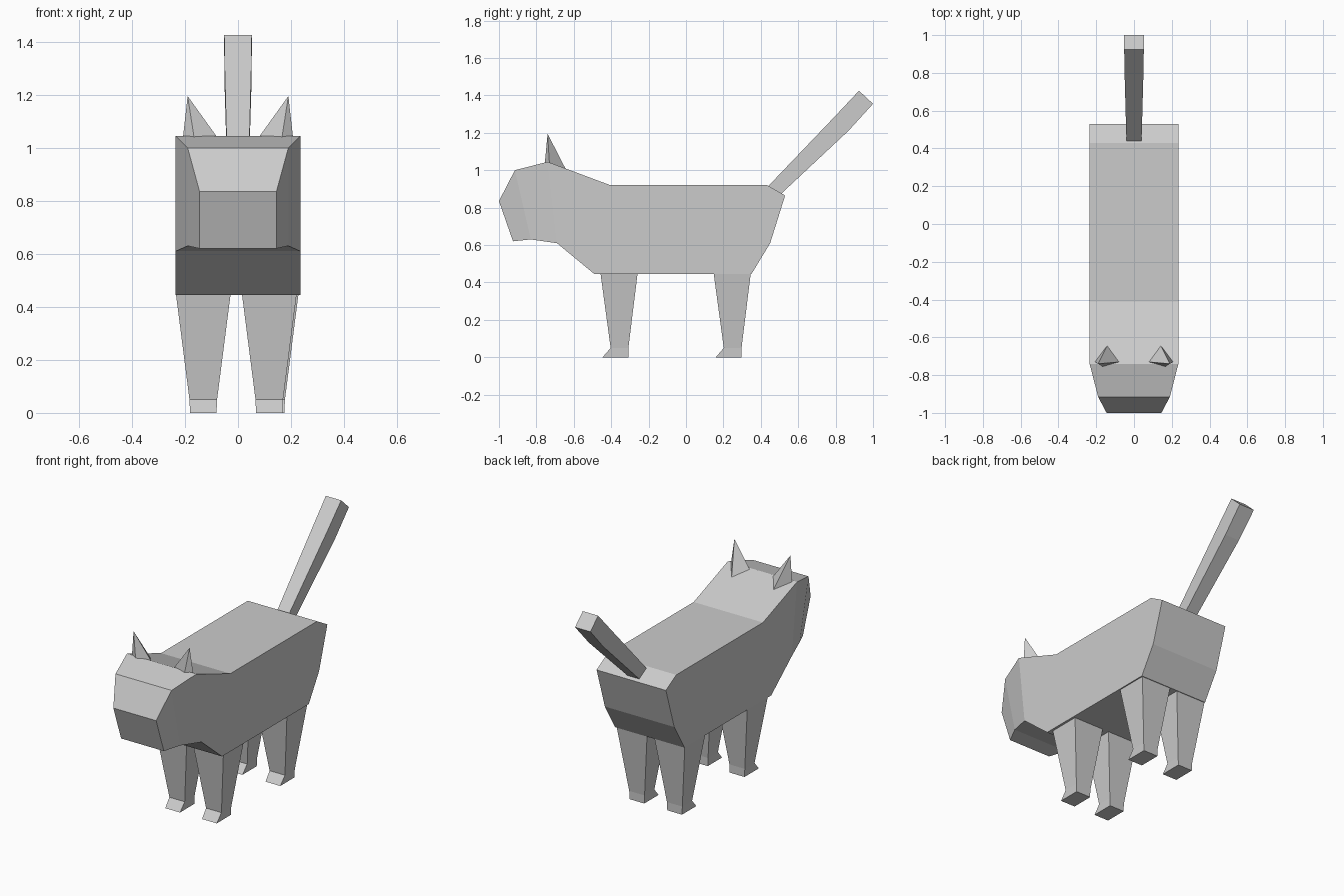
import bpy
import bmesh

cube = bpy.data.objects.get("Cube")
if cube:
    bpy.data.objects.remove(cube, do_unlink=True)

grey = bpy.data.materials.new("light_grey")
grey.use_nodes = True
grey.diffuse_color = (0.6, 0.6, 0.6, 1)
grey.node_tree.nodes["Principled BSDF"].inputs["Base Color"].default_value = (0.6, 0.6, 0.6, 1)


def finish(name, bm):
    """Turn a bmesh into a flat shaded grey object."""
    bmesh.ops.recalc_face_normals(bm, faces=bm.faces)
    mesh = bpy.data.meshes.new(name)
    bm.to_mesh(mesh)
    bm.free()
    mesh.materials.append(grey)
    obj = bpy.data.objects.new(name, mesh)
    bpy.context.collection.objects.link(obj)
    return obj


def loft(name, sections):
    """Join four-sided sections (x0, x1, (y, z) first edge, (y, z) second edge)."""
    bm = bmesh.new()
    rings = []
    for x0, x1, a, b in sections:
        corners = [(x0, *a), (x1, *a), (x1, *b), (x0, *b)]
        rings.append([bm.verts.new(c) for c in corners])
    for r, s in zip(rings, rings[1:]):
        for i in range(4):
            j = (i + 1) % 4
            bm.faces.new((r[i], r[j], s[j], s[i]))
    bm.faces.new(rings[0])
    bm.faces.new(rings[-1])
    return finish(name, bm)


# Head and body: half width, top edge, bottom edge, from nose to rump
body = [
    (0.145, (-1.0, 0.835), (-0.925, 0.62)),
    (0.19, (-0.915, 1.0), (-0.83, 0.63)),
    (0.235, (-0.74, 1.045), (-0.69, 0.61)),
    (0.235, (-0.41, 0.922), (-0.49, 0.445)),
    (0.235, (0.43, 0.922), (0.35, 0.445)),
    (0.235, (0.53, 0.865), (0.45, 0.61)),
]
loft("body", [(-w, w, top, low) for w, top, low in body])

# Tail, slightly bent and wider at the tip
tail = [
    (0.04, (0.435, 0.91), (0.51, 0.875)),
    (0.05, (0.80, 1.292), (0.87, 1.212)),
    (0.052, (0.925, 1.425), (1.0, 1.355)),
]
loft("tail", [(-w, w, top, low) for w, top, low in tail])


# Legs: tapering, with a toe pushed forward at the ground
def leg(name, x, y):
    loft(name, [
        (x - 0.104, x + 0.104, (y - 0.1, 0.455), (y + 0.1, 0.455)),
        (x - 0.052, x + 0.052, (y - 0.045, 0.05), (y + 0.05, 0.05)),
        (x - 0.05, x + 0.05, (y - 0.088, 0), (y + 0.05, 0)),
    ])


leg("front_left_leg", 0.118, -0.358)
leg("front_right_leg", -0.131, -0.358)
leg("back_left_leg", 0.125, 0.247)
leg("back_right_leg", -0.131, 0.247)

# Ears: four-sided pyramids leaning outwards
for side, s in (("left", 1), ("right", -1)):
    bm = bmesh.new()
    base = [(0.075, -0.73, 1.035), (0.165, -0.755, 1.035),
            (0.208, -0.73, 1.035), (0.14, -0.64, 1.0)]
    ring = [bm.verts.new((s * x, y, z)) for x, y, z in base]
    tip = bm.verts.new((s * 0.19, -0.74, 1.195))
    for i in range(4):
        bm.faces.new((ring[i], ring[(i + 1) % 4], tip))
    bm.faces.new(ring)
    finish(side + "_ear", bm)
